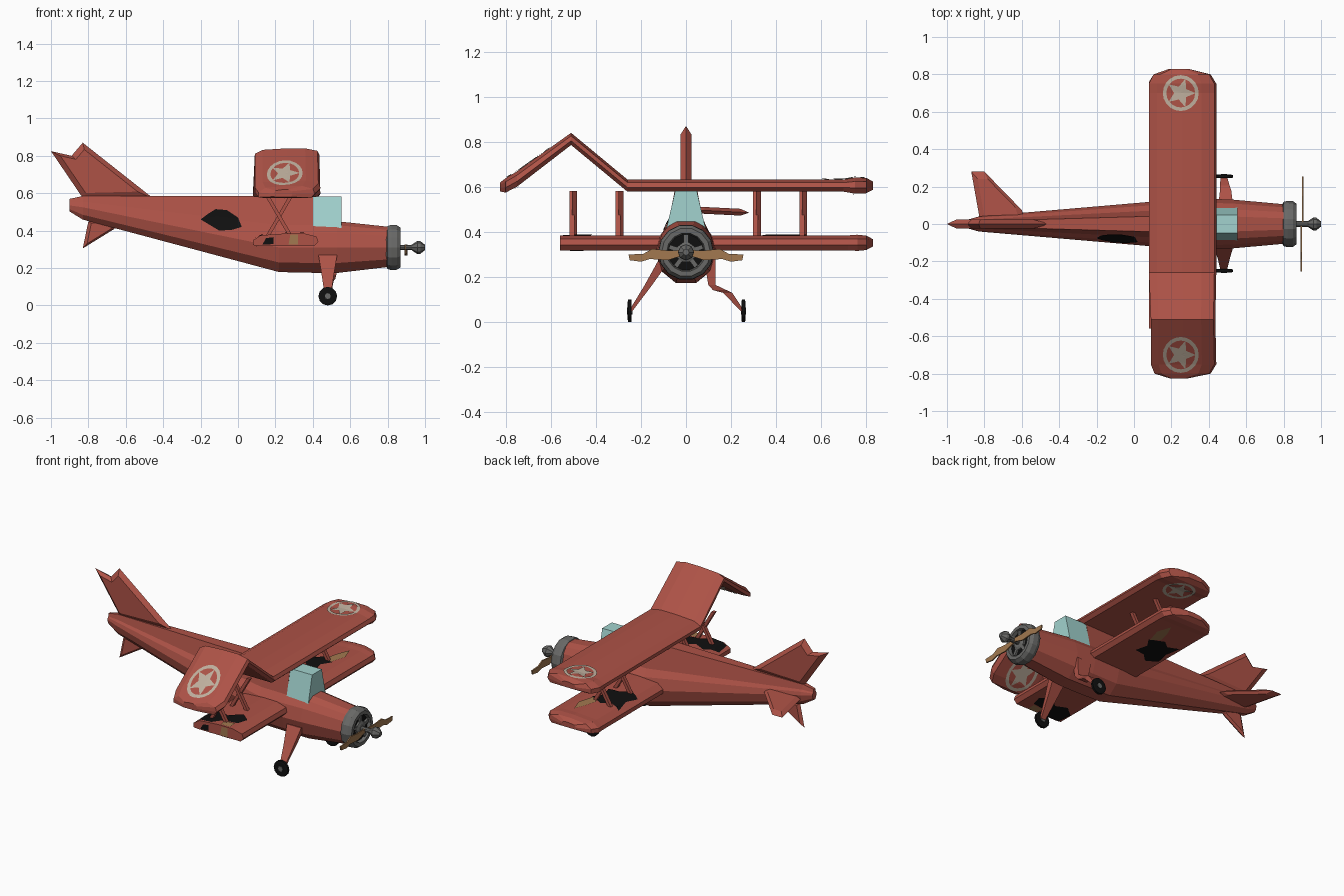
import bpy, bmesh, math
from mathutils import Vector
from mathutils.bvhtree import BVHTree

if "Cube" in bpy.data.objects:
    bpy.data.objects.remove(bpy.data.objects["Cube"])


def material(name, r, g, b):
    m = bpy.data.materials.new(name)
    m.diffuse_color = (r, g, b, 1)
    m.use_nodes = True
    m.node_tree.nodes["Principled BSDF"].inputs["Base Color"].default_value = m.diffuse_color
    return m


RED = material("faded red", 0.42, 0.085, 0.062)
GLASS = material("pale teal", 0.36, 0.65, 0.62)
GREY = material("engine grey", 0.14, 0.14, 0.135)
BLACK = material("soot black", 0.005, 0.005, 0.005)
WOOD = material("bare wood", 0.36, 0.19, 0.08)
CREAM = material("cream", 0.52, 0.43, 0.34)


def finish(bm, name, mat, recalc=True):
    if recalc:
        bmesh.ops.recalc_face_normals(bm, faces=bm.faces)
    me = bpy.data.meshes.new(name)
    bm.to_mesh(me)
    bm.free()
    me.materials.append(mat)
    ob = bpy.data.objects.new(name, me)
    bpy.context.collection.objects.link(ob)
    return ob


def loft(name, rings, mat):
    """Skin a list of equal-length point rings and cap both ends."""
    bm = bmesh.new()
    vs = [[bm.verts.new(p) for p in ring] for ring in rings]
    n = len(vs[0])
    for a, b in zip(vs, vs[1:]):
        for i in range(n):
            j = (i + 1) % n
            bm.faces.new((a[i], a[j], b[j], b[i]))
    bm.faces.new(vs[0])
    bm.faces.new(vs[-1])
    return finish(bm, name, mat)


def lathe(name, profile, mat, centre=(0, 0, 0), axis="x", n=14):
    rings = []
    for t, r in profile:
        ring = []
        for i in range(n):
            a = 2 * math.pi * i / n
            c, s = r * math.cos(a), r * math.sin(a)
            off = (t, c, s) if axis == "x" else (c, t, s)
            ring.append(Vector(centre) + Vector(off))
        rings.append(ring)
    return loft(name, rings, mat)


def limb(name, path, mat):
    """Post through (x, y, z, half x, half y) sections."""
    loft(name, [[(x - a, y - b, z), (x + a, y - b, z), (x + a, y + b, z), (x - a, y + b, z)]
                for x, y, z, a, b in path], mat)


def wing(name, stations):
    """Wing along y from (y, z, x back, x front, half thickness)."""
    sec = [(0, -.9), (0, -.1), (.12, .7), (.5, 1), (.78, 1), (.97, .5), (1, -.3), (.94, -1), (.1, -1)]
    return loft(name, [[(x0 + (x1 - x0) * u, y, z + h * v) for u, v in sec]
                       for y, z, x0, x1, h in stations], RED)


def fin(name, pts, half, move):
    """Blade with sharpened edges; move maps (u, v, thickness) to space."""
    c = [sum(p[k] for p in pts) / len(pts) for k in (0, 1)]
    inner = [(c[0] + (u - c[0]) * .75, c[1] + (v - c[1]) * .75) for u, v in pts]
    loft(name, [[move(u, v, -half) for u, v in inner],
                [move(u, v, 0) for u, v in pts],
                [move(u, v, half) for u, v in inner]], RED)


def decal(name, polys, target, mat, side):
    """Paint flat polygons onto a target; side is top, under or left."""
    start, d = {"top": (lambda u, v: Vector((u, v, 2)), Vector((0, 0, -1))),
                "under": (lambda u, v: Vector((u, v, -1)), Vector((0, 0, 1))),
                "left": (lambda u, v: Vector((u, -2, v)), Vector((0, 1, 0)))}[side]
    bm = bmesh.new()
    for poly in polys:
        bm.faces.new([bm.verts.new(start(u, v)) for u, v in poly])
    bmesh.ops.remove_doubles(bm, verts=bm.verts, dist=1e-5)
    bmesh.ops.subdivide_edges(bm, edges=bm.edges, cuts=3, use_grid_fill=True)
    for f in bm.faces:
        f.normal_update()
        if f.normal.dot(d) > 0:
            f.normal_flip()
    me = target.data
    tree = BVHTree.FromPolygons([v.co for v in me.vertices], [p.vertices for p in me.polygons])
    miss = []
    for v in bm.verts:
        hit = tree.ray_cast(v.co, d)[0]
        if hit is None:
            miss.append(v)
        else:
            v.co = hit - d * .004
    bmesh.ops.delete(bm, geom=miss, context="VERTS")
    finish(bm, name, mat, recalc=False)


def fan(pts):
    c = (sum(p[0] for p in pts) / len(pts), sum(p[1] for p in pts) / len(pts))
    return [(c, p, q) for p, q in zip(pts, pts[1:] + pts[:1])]


def circle(cx, cy, r, n, r2=None):
    return [(cx + (r2 if r2 and i % 2 else r) * math.cos(2 * math.pi * i / n),
             cy + (r2 if r2 and i % 2 else r) * math.sin(2 * math.pi * i / n)) for i in range(n)]


# Fuselage: round belly with a raised spine behind the windscreen
def section(x, zb, zs, w, hu, wt, zt):
    half = [(w * math.cos(math.radians(a)), zs + (zs - zb) * math.sin(math.radians(a)))
            for a in (-70, -35, 0)]
    half += [(.84 * w, zs + .55 * hu), (.6 * w, zs + .85 * hu), (wt, zt)]
    return [(x, y, z) for y, z in half] + [(x, -y, z) for y, z in reversed(half)]


fuselage = loft("fuselage", [section(*s) for s in (
    (-.90, .50, .535, .02, .02, .008, .57), (-.83, .455, .525, .04, .035, .015, .585),
    (.22, .17, .31, .13, .14, .045, .585), (.40, .166, .31, .135, .14, .05, .585),
    (.402, .166, .31, .135, .14, .04, .45), (.53, .165, .31, .13, .14, .04, .45),
    (.81, .20, .31, .105, .11, .03, .42))], RED)
loft("windscreen", [[(x, -.088, .41), (x, .088, .41), (x, .048, .583), (x, -.048, .583)]
                    for x in (.40, .553)], GLASS)

# Tail surfaces
fin("tail_fin", [(-.45, .57), (-.83, .87), (-.89, .80), (-1, .825), (-.82, .56)], .024,
    lambda u, v, t: (u, t, v))
fin("lower_tail_fin", [(-.80, .45), (-.83, .305), (-.66, .41), (-.66, .46)], .014,
    lambda u, v, t: (u, t, v))
fin("tailplane", [(-.82, .0), (-.87, .28), (-.80, .28), (-.60, .075), (-.58, .0)], .015,
    lambda u, v, t: (u, v, .50 - .05 * v + t))

# Upper wing, buckled on the left, and lower wing, snapped on the left
upper = wing("upper_wing", [
    (-.825, .60, .19, .29, .02), (-.80, .607, .11, .41, .032), (-.75, .635, .09, .44, .034),
    (-.51, .813, .09, .435, .027), (-.26, .606, .08, .44, .027), (.70, .606, .08, .44, .027),
    (.75, .606, .08, .44, .036), (.80, .606, .105, .41, .034), (.83, .606, .19, .29, .018)])
lower = wing("lower_wing", [
    (-.56, .352, .08, .43, .033), (.72, .352, .08, .43, .033), (.76, .352, .08, .43, .036),
    (.80, .352, .105, .40, .032), (.83, .352, .19, .29, .016)])

# Crossed wing struts
for y in (-.50, -.295, .315, .52):
    for k in (-1, 1):
        limb("wing_strut", [(.22 - k * .062, y + k * .006, .37, .011, .011),
                            (.22 + k * .062, y + k * .006, .583, .011, .011)], RED)

# Landing gear: straight left leg, bent right leg
limb("left_leg", [(.48, -.10, .27, .05, .025), (.48, -.17, .16, .032, .016),
                  (.48, -.245, .05, .016, .008)], RED)
limb("right_leg", [(.48, .105, .28, .05, .025), (.49, .115, .165, .036, .016),
                   (.49, .15, .142, .03, .03), (.485, .185, .13, .026, .02),
                   (.48, .25, .05, .016, .008)], RED)
for y in (-.25, .255):
    lathe("wheel", [(-.009, .038), (-.007, .05), (.007, .05), (.009, .038)], BLACK,
          (.48, y, .05), "y", 12)
    lathe("wheel_hub", [(-.012, .016), (.012, .016)], GREY, (.48, y, .05), "y", 8)

# Nose: cowl ring, engine, spinner and propeller
NOSE = (0, 0, .31)
lathe("cowl_ring", [(.79, .10), (.80, .118), (.82, .124), (.85, .122), (.87, .108),
                    (.87, .086), (.845, .08)], GREY, NOSE)
lathe("engine_opening", [(.84, .08), (.85, .08)], BLACK, NOSE)
lathe("engine_hub", [(.84, .045), (.862, .045), (.868, .03), (.868, .015), (.94, .015)], GREY, NOSE, n=10)
lathe("spinner", [(.925, .012), (.96, .036), (.975, .034), (1.0, .014)], GREY, NOSE, n=8)
for i in range(5):
    a = 2 * math.pi * i / 5 + math.pi / 2
    c, s = math.cos(a), math.sin(a)
    loft("engine_cylinder", [[(x, r * c - k * s, .31 + r * s + k * c)
                              for x, k in ((.845, -.01), (.845, .01), (.862, .01), (.862, -.01))]
                             for r in (.03, .078)], GREY)
BLADE = [(.0, .30), (.08, .275), (.16, .28), (.20, .268), (.25, .275), (.255, .30),
         (.19, .303), (.15, .325), (.08, .318), (.0, .32)]
for k, side in ((-1, "left"), (1, "right")):
    loft("propeller_blade_" + side, [[(x + .004 * k, k * y, z) for y, z in BLADE]
                                     for x in (.894, .902)], WOOD)

# Painted wing roundels
for y in (-.70, .70):
    for side in ("top", "under"):
        o, i = circle(.25, y, .096, 20), circle(.25, y, .077, 20)
        ring = [(o[k], o[k - 1], i[k - 1], i[k]) for k in range(20)]
        decal("roundel_ring", ring, upper, CREAM, side)
        decal("roundel_star", fan(circle(.25, y, .08, 10, .036)), upper, CREAM, side)

# Burnt holes with exposed wood
for side in ("top", "under"):
    decal("right_wing_burn", fan([(.10, .34), (.17, .30), (.22, .35), (.29, .36), (.27, .44),
                                  (.31, .50), (.22, .54), (.17, .50), (.10, .53), (.12, .43)]),
          lower, BLACK, side)
    decal("right_wing_rib", fan([(.25, .54), (.30, .50), (.33, .60), (.30, .69), (.27, .62)]),
          lower, WOOD, side)
    decal("left_wing_burn", fan([(.09, -.46), (.16, -.40), (.23, -.43), (.30, -.37), (.36, -.42),
                                 (.34, -.49), (.25, -.50), (.20, -.555), (.10, -.55)]),
          lower, BLACK, side)
    decal("left_wing_rib", fan([(.26, -.505), (.33, -.50), (.33, -.555), (.27, -.555)]),
          lower, WOOD, side)
decal("wing_end_burn", fan([(.13, .325), (.19, .328), (.19, .365), (.15, .36)]), lower, BLACK, "left")
decal("wing_end_rib", fan([(.27, .325), (.32, .325), (.32, .38), (.28, .38)]), lower, WOOD, "left")
decal("fuselage_burn", fan([(-.20, .46), (-.16, .49), (-.12, .515), (-.06, .51), (0, .47), (.02, .42),
                            (-.03, .405), (-.10, .40), (-.15, .43)]), fuselage, BLACK, "left")
